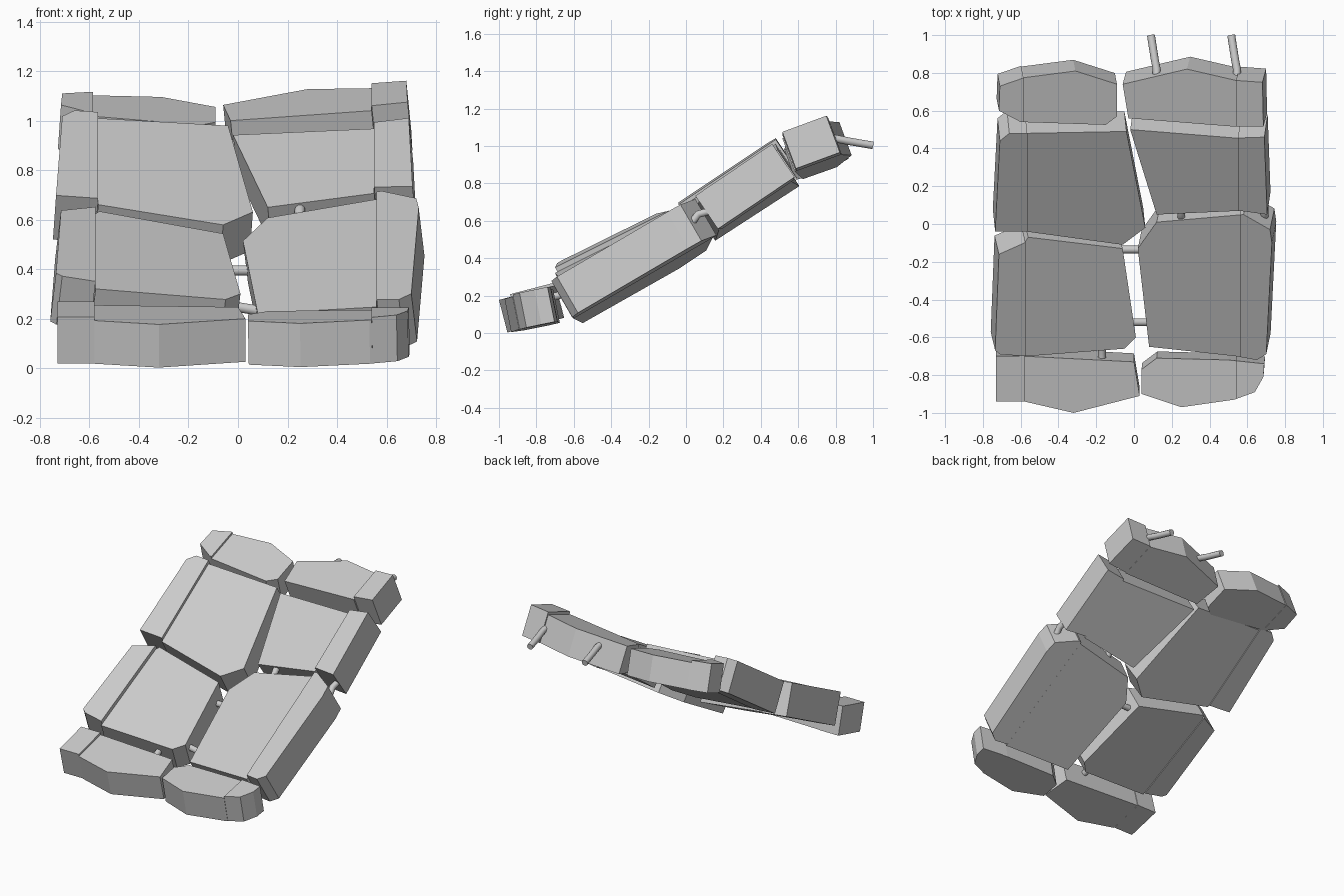
import bpy, bmesh
from math import radians
from mathutils import Vector

if "Cube" in bpy.data.objects:
    bpy.data.objects.remove(bpy.data.objects["Cube"])


def prism(name, pts, top, thick, lift=0.0):
    """Flat-faced block: outline laid on a tilted plane, extruded along its normal."""
    x0, y0, z0, sx, sy = top
    down = Vector((sx, sy, -1)).normalized() * (thick + lift)
    bm = bmesh.new()
    up = [Vector((x, y, z0 + sx * (x - x0) + sy * (y - y0) + lift)) for x, y in pts]
    a = [bm.verts.new(p) for p in up]
    b = [bm.verts.new(p + down) for p in up]
    bm.faces.new(a)
    bm.faces.new(b[::-1])
    for i in range(len(a)):
        j = (i + 1) % len(a)
        bm.faces.new((a[i], b[i], b[j], a[j]))
    bmesh.ops.recalc_face_normals(bm, faces=bm.faces)
    me = bpy.data.meshes.new(name)
    bm.to_mesh(me)
    bm.free()
    ob = bpy.data.objects.new(name, me)
    bpy.context.collection.objects.link(ob)


def clip(pts, cut, sign):
    """Keep the part of the outline where sign * (x - cut) >= 0."""
    out = []
    for (x1, y1), (x2, y2) in zip(pts, pts[1:] + pts[:1]):
        d1, d2 = sign * (x1 - cut), sign * (x2 - cut)
        if d1 >= 0:
            out.append((x1, y1))
        if d1 * d2 < 0:
            t = d1 / (d1 - d2)
            out.append((cut, y1 + t * (y2 - y1)))
    return out


def stone(name, pts, top, thick, cut, lift):
    """Broken slab with a raised curb strip along its outer side."""
    side = 1 if cut > 0 else -1
    prism(name + "_slab", clip(pts, cut, -side), top, thick)
    prism(name + "_curb", clip(pts, cut, side), top, thick, lift)


# bottom row
stone("bottom_left", [(-.73, -.94), (-.58, -.94), (-.32, -1), (.03, -.91), (0, -.73), (-.58, -.7), (-.73, -.7)],
      (-.3, -.93, .195, 0, .26), .18, -.58, .015)
stone("bottom_right", [(.04, -.9), (.25, -.97), (.53, -.93), (.64, -.89), (.685, -.81), (.69, -.74),
                       (.5, -.72), (.12, -.71), (.04, -.77)],
      (.25, -.95, .185, .02, .2), .18, .54, .01)
# lower middle row
stone("lower_left", [(-.735, -.67), (-.71, -.69), (-.57, -.7), (-.05, -.66), (.01, -.6), (-.06, -.13),
                     (-.56, -.07), (-.58, -.1), (-.715, -.16)],
      (-.57, -.7, .32, -.12, .5), .19, -.575, .03)
stone("lower_right", [(.08, -.65), (.54, -.7), (.65, -.72), (.7, -.69), (.73, -.1), (.72, -.03), (.58, .05),
                      (.12, .01), (.02, -.13)],
      (.08, -.65, .22, .12, .58), .195, .56, .03)
# upper middle row
stone("upper_left", [(-.735, -.04), (-.57, -.04), (-.06, -.11), (.06, -.02), (-.04, .49), (-.57, .48),
                     (-.66, .48), (-.71, .44)],
      (-.57, .48, 1.01, -.07, .67), .19, -.565, .025)
stone("upper_right", [(.12, .05), (.56, .07), (.705, .05), (.69, .46), (.54, .455), (-.02, .5)],
      (.12, .05, .65, .1, .68), .19, .55, .025)
# top row
stone("top_left", [(-.715, .6), (-.6, .54), (-.15, .525), (-.09, .57), (-.09, .74), (-.31, .81), (-.58, .775),
                   (-.71, .73)],
      (-.3, .81, 1.095, -.07, .36), .175, -.585, .015)
stone("top_right", [(-.03, .56), (.54, .515), (.685, .515), (.68, .75), (.54, .76), (.28, .82), (-.06, .74)],
      (-.03, .56, 1.0, .1, .37), .19, .54, .02)


# bent reinforcing bars poking out of the broken edges
def bar(name, pts, r=.021):
    cu = bpy.data.curves.new(name, "CURVE")
    cu.dimensions = "3D"
    cu.bevel_depth, cu.bevel_resolution, cu.use_fill_caps = r, 3, True
    sp = cu.splines.new("POLY")
    sp.points.add(len(pts) - 1)
    for p, co in zip(sp.points, pts):
        p.co = (*co, 1)
    ob = bpy.data.objects.new(name, cu)
    bpy.context.collection.objects.link(ob)
    bpy.ops.object.select_all(action="DESELECT")
    bpy.context.view_layer.objects.active = ob
    ob.select_set(True)
    bpy.ops.object.convert(target="MESH")
    bpy.ops.object.shade_smooth_by_angle(angle=radians(50))


for i, x in enumerate((.12, .545)):
    bar(f"back_bar_{i}", [(x, .77, 1.045), (x, .82, 1.035), (x - .01, .87, 1.025), (x - .03, .998, 1.003)])
for i, x in enumerate((.25, .69)):
    z = .62 if i == 0 else .615
    bar(f"middle_bar_{i}", [(x, -.01, z - .07), (x, .035, z - .02), (x, .065, z + .02), (x, .14, z + .04)])
bar("centre_bar_0", [(-.1, -.135, .395), (.07, -.135, .395)])
bar("centre_bar_1", [(-.05, -.52, .255), (.1, -.52, .23)])
bar("front_bar", [(-.17, -.73, .19), (-.17, -.68, .2), (-.17, -.58, .25)])
